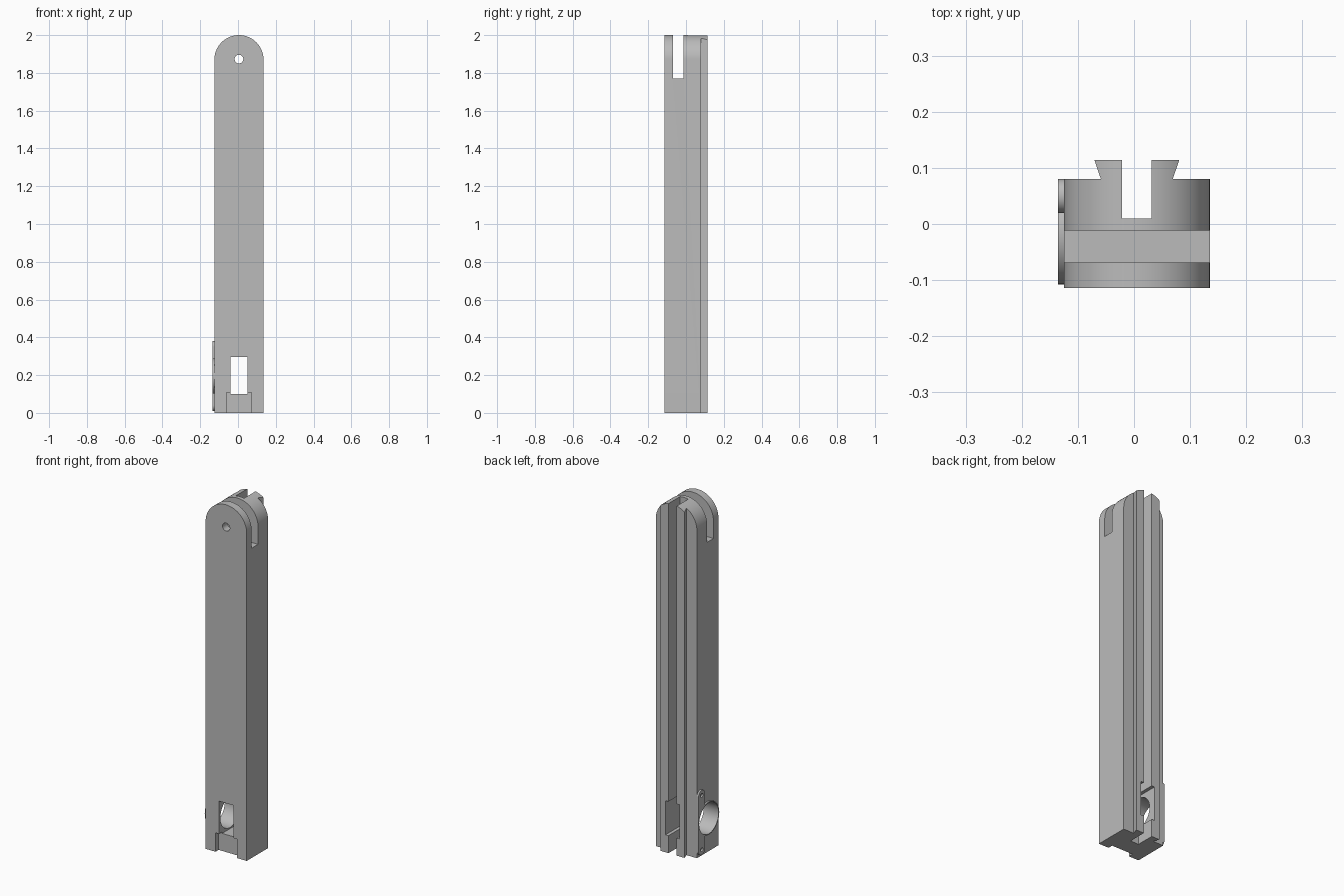
import bpy, bmesh, math
from mathutils import Vector

cube = bpy.data.objects.get("Cube")
if cube:
    bpy.data.objects.remove(cube, do_unlink=True)

grey = bpy.data.materials.new("plain grey")
grey.use_nodes = True
colour = (0.5, 0.5, 0.5, 1)
grey.diffuse_color = colour
grey.node_tree.nodes["Principled BSDF"].inputs["Base Color"].default_value = colour

CX = 0.005           # centre line of the bar
HALF = 0.13          # half its width
BACK = 0.114         # half its depth
PIN_Z = 2 - HALF     # centre of the rounded end
RING_Y, RING_Z = -0.014, 0.195


def prism(name, points, axis, lo, hi):
    """Extrude a 2D outline along x, y or z; the outline uses the other two axes."""
    bm = bmesh.new()
    verts = []
    for a, b in points:
        co = {"x": (lo, a, b), "y": (a, lo, b), "z": (a, b, lo)}[axis]
        verts.append(bm.verts.new(co))
    face = bm.faces.new(verts)
    move = Vector([hi - lo if axis == k else 0 for k in "xyz"])
    top = bmesh.ops.extrude_face_region(bm, geom=[face])["geom"]
    bmesh.ops.translate(bm, vec=move, verts=[v for v in top if isinstance(v, bmesh.types.BMVert)])
    bmesh.ops.recalc_face_normals(bm, faces=bm.faces)
    mesh = bpy.data.meshes.new(name)
    bm.to_mesh(mesh)
    bm.free()
    mesh.materials.append(grey)
    obj = bpy.data.objects.new(name, mesh)
    bpy.context.collection.objects.link(obj)
    return obj


def arc(a, b, r, start=0, end=360, n=48):
    count = n if end - start == 360 else n + 1
    angles = [math.radians(start + (end - start) * i / n) for i in range(count)]
    return [(a + r * math.cos(t), b + r * math.sin(t)) for t in angles]


def rect(a0, a1, b0, b1):
    return [(a0, b0), (a1, b0), (a1, b1), (a0, b1)]


def combine(target, other, operation="DIFFERENCE"):
    """Apply a boolean and discard the helper."""
    other.hide_render = True
    mod = target.modifiers.new("cut", "BOOLEAN")
    mod.operation, mod.object, mod.solver = operation, other, "EXACT"
    bpy.context.view_layer.objects.active = target
    bpy.ops.object.modifier_apply(modifier=mod.name)
    bpy.data.objects.remove(other, do_unlink=True)


def finish(obj):
    bpy.ops.object.select_all(action="DESELECT")
    obj.select_set(True)
    bpy.context.view_layer.objects.active = obj
    bpy.ops.object.shade_smooth_by_angle(angle=math.radians(30))


# Bar with a rounded top
outline = [(CX - HALF, 0), (CX + HALF, 0)] + arc(CX, PIN_Z, HALF, 0, 180, 64)
bar = prism("bar", outline, "y", -BACK, BACK)

# Dovetail rail along the back
for side in (-1, 1):
    flank = [(CX + side * x, y) for x, y in
             ((0.064, 0.08), (0.2, 0.08), (0.2, 0.15), (0.088, 0.15))]
    combine(bar, prism("rail_flank", flank, "z", -0.1, 2.1))

# Long channel, top fork slot, pin hole, window and front foot notch
combine(bar, prism("channel", rect(CX - 0.026, CX + 0.026, 0.01, 0.2), "z", -0.1, 2.1))
combine(bar, prism("fork_slot", rect(-0.069, -0.012, 1.77, 2.1), "x", -0.3, 0.3))
combine(bar, prism("pin_hole", arc(CX, PIN_Z + 0.003, 0.023), "y", -0.3, 0.3))
combine(bar, prism("window", rect(CX - 0.045, CX + 0.045, 0.1, 0.295), "y", -0.3, 0.3))
combine(bar, prism("foot_notch", rect(CX - 0.067, CX + 0.067, -0.1, 0.108), "y", -0.3, -0.086))

# Round bore from the right side into the window
combine(bar, prism("bore", arc(RING_Y, RING_Z, 0.088, n=64), "x", -0.3, CX + 0.044))
finish(bar)

# Ring plate with two screw ears on the right side
EAR_Y, EAR_R, REACH = 0.05, 0.03, 0.155
ears = (arc(EAR_Y, RING_Z + REACH, EAR_R, 0, 180, 24)
        + arc(EAR_Y, RING_Z - REACH, EAR_R, 180, 360, 24))
x0, x1 = -0.135, CX - HALF
plate = prism("ring_plate", ears, "x", x0, x1)
combine(plate, prism("ring", arc(RING_Y, RING_Z, 0.0935, n=64), "x", x0, x1), "UNION")
combine(plate, prism("ring_bore", arc(RING_Y, RING_Z, 0.088, n=64), "x", -0.3, 0))
for side in (-1, 1):
    combine(plate, prism("screw_hole", arc(EAR_Y, RING_Z + side * REACH, 0.011, n=24), "x", -0.3, 0))
finish(plate)
